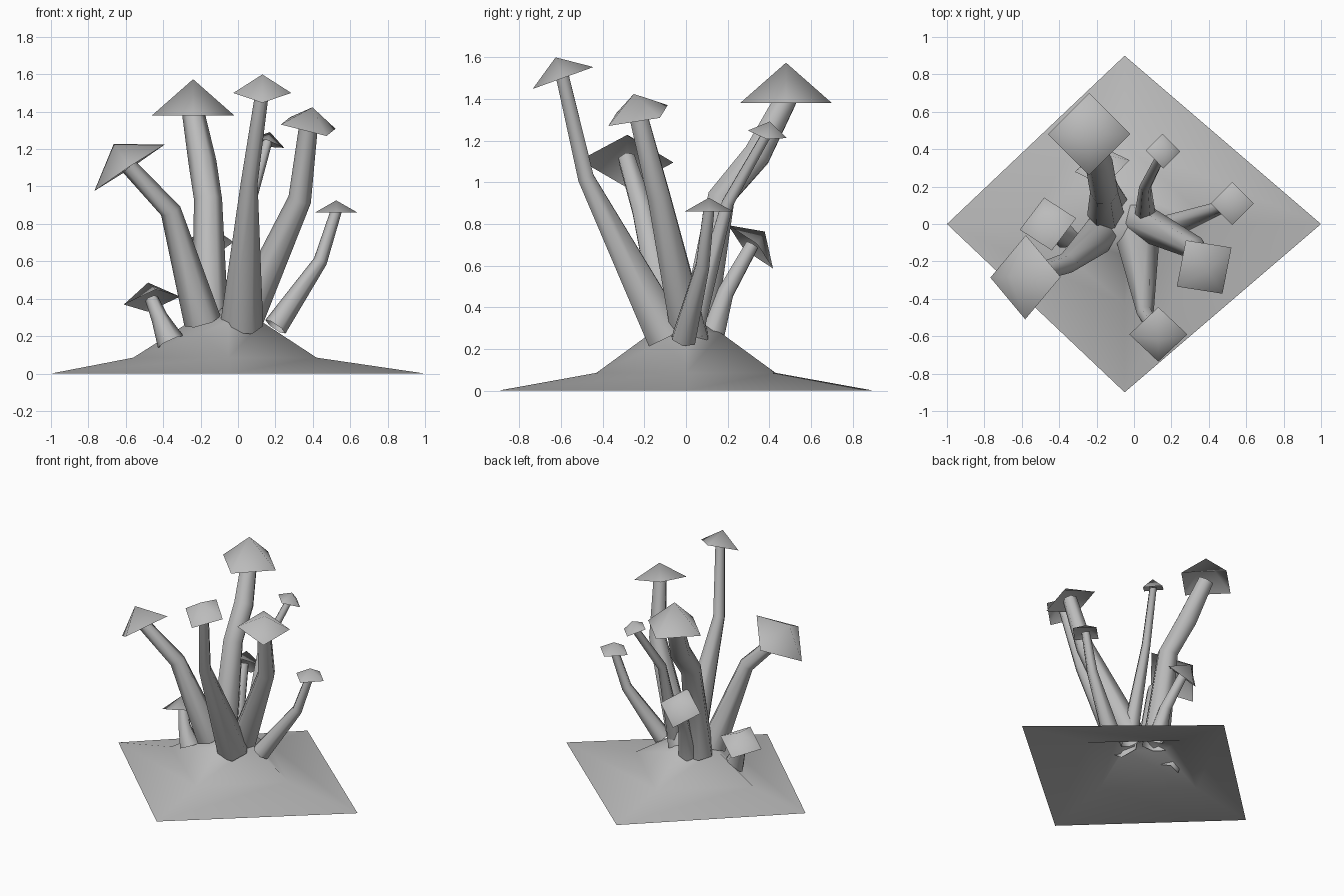
import bpy, bmesh, math
from mathutils import Vector, Quaternion

cube = bpy.data.objects.get("Cube")
if cube:
    bpy.data.objects.remove(cube)

colour = (0.5, 0.5, 0.5, 1)
grey = bpy.data.materials.new("plain grey")
grey.use_nodes = True
grey.diffuse_color = colour
grey.node_tree.nodes["Principled BSDF"].inputs["Base Color"].default_value = colour

UP = Vector((0, 0, 1))


def finish(name, bm):
    """Turn a bmesh into a smooth grey object."""
    for face in bm.faces:
        face.smooth = True
    mesh = bpy.data.meshes.new(name)
    bm.to_mesh(mesh)
    bm.free()
    mesh.materials.append(grey)
    bpy.context.collection.objects.link(bpy.data.objects.new(name, mesh))


def circle(centre, turn, radius, sides):
    """Points of a regular polygon turned into place."""
    angles = [math.tau * k / sides for k in range(sides)]
    return [centre + turn @ Vector((math.cos(a), math.sin(a), 0)) * radius for a in angles]


def skin(bm, rings):
    """Bridge rings of points with quads and return the last ring."""
    loops = [[bm.verts.new(point) for point in ring] for ring in rings]
    for low, high in zip(loops, loops[1:]):
        for i in range(len(low)):
            bm.faces.new((low[i - 1], low[i], high[i], high[i - 1]))
    return loops[-1]


def close_to_tip(bm, loop, point):
    """Fan a ring of vertices up to a single point."""
    tip = bm.verts.new(point)
    for i in range(len(loop)):
        bm.faces.new((loop[i - 1], loop[i], tip))


def build_stalk(name, path, radii):
    """Tapered bent tube whose rings face along the path."""
    rings = []
    last = len(path) - 1
    for i, point in enumerate(path):
        along = path[min(i + 1, last)] - path[max(i - 1, 0)]
        rings.append(circle(point, UP.rotation_difference(along), radii[i], sides=6))
    bm = bmesh.new()
    skin(bm, rings)
    finish(name, bm)


def build_cap(name, centre, normal, radius, height, spin):
    """Four-sided pyramid, open underneath."""
    turn = UP.rotation_difference(normal) @ Quaternion(UP, math.radians(spin))
    bm = bmesh.new()
    rim = skin(bm, [circle(centre, turn, radius, sides=4)])
    close_to_tip(bm, rim, centre + normal * height)
    finish(name, bm)


def mushroom(name, root, bends, top, lean, cap, foot, neck, steepness=0.68, spin=0):
    """Stalk from root through bends to top, with a cap leaning in x and y."""
    centre = Vector(top)
    normal = Vector((*lean, 1)).normalized()
    path = [Vector(root), *map(Vector, bends), centre + normal * neck * 0.3]
    radii = [foot] + [neck * 1.25] * len(bends) + [neck]
    build_stalk(name + "_stalk", path, radii)
    build_cap(name + "_cap", centre, normal, cap, cap * steepness, spin)


# Ground mound: diamond rings rising to a blunt peak
def diamond(left, right, depth, z):
    middle = -0.05
    return [Vector(p) for p in ((right, 0, z), (middle, depth, z),
                                (left, 0, z), (middle, -depth, z))]


bm = bmesh.new()
crown = skin(bm, [diamond(left=-1, right=1, depth=0.9, z=0),
                  diamond(left=-0.56, right=0.42, depth=0.43, z=0.085),
                  diamond(left=-0.26, right=0.13, depth=0.17, z=0.275)])
close_to_tip(bm, crown, Vector((-0.07, 0, 0.355)))
finish("ground_mound", bm)

# Tall mushrooms
mushroom("back_large", root=(-0.15, 0.05, 0.25),
         bends=[(-0.16, 0.17, 0.93), (-0.19, 0.34, 1.13)],
         top=(-0.24, 0.48, 1.38), lean=(0, 0),
         cap=0.22, foot=0.1, neck=0.06, steepness=0.88)
mushroom("front_tall", root=(0.02, -0.09, 0.26), bends=[(0.06, -0.48, 1.02)],
         top=(0.13, -0.59, 1.5), lean=(0, -0.36),
         cap=0.155, foot=0.115, neck=0.036)
mushroom("front_left", root=(0.02, 0.02, 0.25), bends=[(0.33, -0.13, 0.93)],
         top=(0.375, -0.23, 1.32), lean=(0.22, -0.2),
         cap=0.18, foot=0.1, neck=0.05, steepness=0.6, spin=35)
mushroom("front_right", root=(-0.19, -0.06, 0.28), bends=[(-0.36, -0.21, 0.87)],
         top=(-0.58, -0.285, 1.1), lean=(-0.66, 0.03),
         cap=0.225, foot=0.1, neck=0.045)
mushroom("back_thin", root=(0.06, 0.03, 0.27), bends=[(0.06, 0.2, 0.9)],
         top=(0.155, 0.39, 1.23), lean=(0.26, 0.2),
         cap=0.095, foot=0.06, neck=0.026)

# Short mushrooms
mushroom("left_small", root=(0.2, -0.01, 0.25), bends=[(0.44, 0.08, 0.6)],
         top=(0.525, 0.11, 0.86), lean=(0, 0),
         cap=0.115, foot=0.065, neck=0.03, steepness=0.57)
mushroom("right_low", root=(-0.36, -0.06, 0.17), bends=[(-0.42, -0.04, 0.3)],
         top=(-0.46, 0, 0.39), lean=(-0.22, 0.39),
         cap=0.155, foot=0.075, neck=0.036, spin=10)
mushroom("back_low", root=(-0.1, 0.12, 0.25), bends=[(-0.12, 0.19, 0.47)],
         top=(-0.17, 0.31, 0.69), lean=(-0.29, 0.93),
         cap=0.15, foot=0.07, neck=0.036, spin=10)
